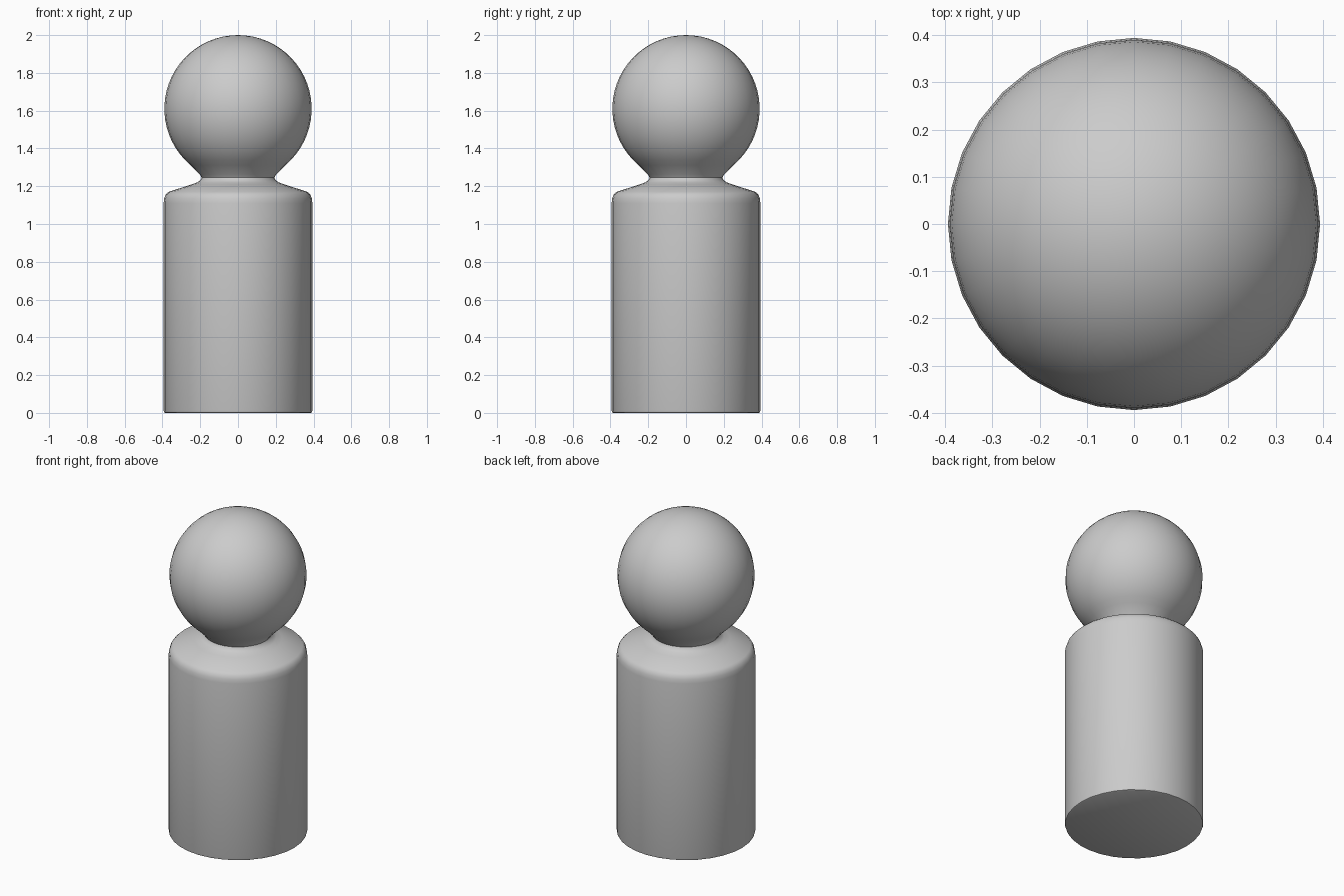
import bpy, bmesh
from math import sin, cos, pi, radians

if "Cube" in bpy.data.objects:
    bpy.data.objects.remove(bpy.data.objects["Cube"])

SEGMENTS = 32
HEAD_R, HEAD_Z = 0.39, 1.61

# Body profile (radius, height): base, small bevel, side, rounded shoulder, neck
profile = [(0, 0), (0.385, 0), (0.391, 0.003), (0.394, 0.012), (0.394, 1.11),
           (0.391, 1.135), (0.383, 1.155), (0.368, 1.17),
           (0.25, 1.208), (0.217, 1.22), (0.198, 1.233), (0.192, 1.246),
           (0.203, 1.263)]

# Head profile: sphere arc from just above the neck to the crown
START, STEPS = radians(-50), 24
for i in range(STEPS):
    a = START + (pi / 2 - START) * i / STEPS
    profile.append((HEAD_R * cos(a), HEAD_Z + HEAD_R * sin(a)))
profile.append((0, HEAD_Z + HEAD_R))


def lathe(name, points):
    """Revolve a (radius, height) profile around z into one closed surface."""
    bm = bmesh.new()
    verts = [bm.verts.new((r, 0, z)) for r, z in points]
    edges = [bm.edges.new(pair) for pair in zip(verts, verts[1:])]
    bmesh.ops.spin(bm, geom=verts + edges, cent=(0, 0, 0), axis=(0, 0, 1),
                   angle=2 * pi, steps=SEGMENTS)
    bmesh.ops.remove_doubles(bm, verts=bm.verts, dist=0.0005)
    bmesh.ops.recalc_face_normals(bm, faces=bm.faces)
    mesh = bpy.data.meshes.new(name)
    bm.to_mesh(mesh)
    bm.free()
    obj = bpy.data.objects.new(name, mesh)
    bpy.context.collection.objects.link(obj)
    return obj


# Turned peg figure: cylinder body and ball head in one piece
figure = lathe("peg_figure", profile)
bpy.context.view_layer.objects.active = figure
figure.select_set(True)
bpy.ops.object.shade_smooth_by_angle(angle=radians(40))
